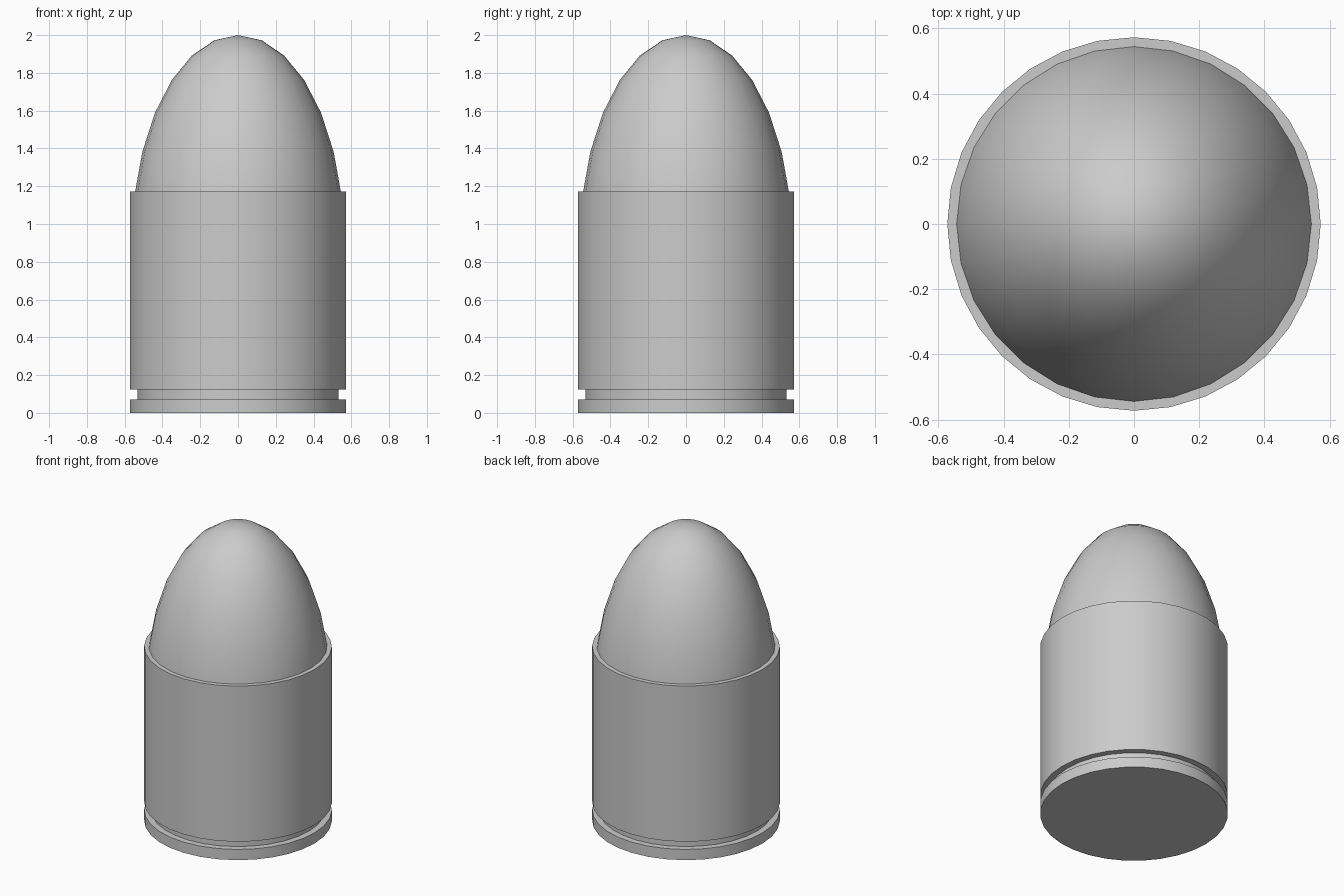
import bpy, bmesh, math

if "Cube" in bpy.data.objects:
    bpy.data.objects.remove(bpy.data.objects["Cube"])


def lathe(name, profile, sides):
    """Spin a (radius, z) profile around z, closing poles with caps or tips."""
    bm = bmesh.new()
    rings = []
    for r, z in profile:
        if r == 0:
            rings.append([bm.verts.new((0, 0, z))])
        else:
            angles = [2 * math.pi * i / sides for i in range(sides)]
            rings.append([bm.verts.new((r * math.cos(a), r * math.sin(a), z)) for a in angles])
    for low, high in zip(rings, rings[1:]):
        for i in range(sides):
            j = (i + 1) % sides
            if len(high) == 1:
                bm.faces.new((low[i], low[j], high[0]))
            else:
                bm.faces.new((low[i], low[j], high[j], high[i]))
    # Flat caps on open ends
    if len(rings[0]) > 1:
        bm.faces.new(rings[0][::-1])
    if len(rings[-1]) > 1:
        bm.faces.new(rings[-1])
    bmesh.ops.recalc_face_normals(bm, faces=bm.faces)
    mesh = bpy.data.meshes.new(name)
    bm.to_mesh(mesh)
    bm.free()
    obj = bpy.data.objects.new(name, mesh)
    bpy.context.collection.objects.link(obj)
    bpy.ops.object.select_all(action='DESELECT')
    obj.select_set(True)
    bpy.context.view_layer.objects.active = obj
    bpy.ops.object.shade_smooth_by_angle(angle=math.radians(35))
    return obj


# Casing with rim and extraction groove
R = 0.573
lathe("casing", [(R, 0), (R, 0.072), (0.532, 0.072), (0.532, 0.124),
                 (R, 0.124), (R, 1.172)], 32)

# Rounded tip: upper half of a stretched sphere seated in the casing
radius, height, steps = 0.562, 1.09, 7
tip = [(radius * math.cos(t), 2 - height + height * math.sin(t))
       for t in (k * math.pi / 2 / steps for k in range(steps))]
lathe("tip", tip + [(0, 2)], 28)
